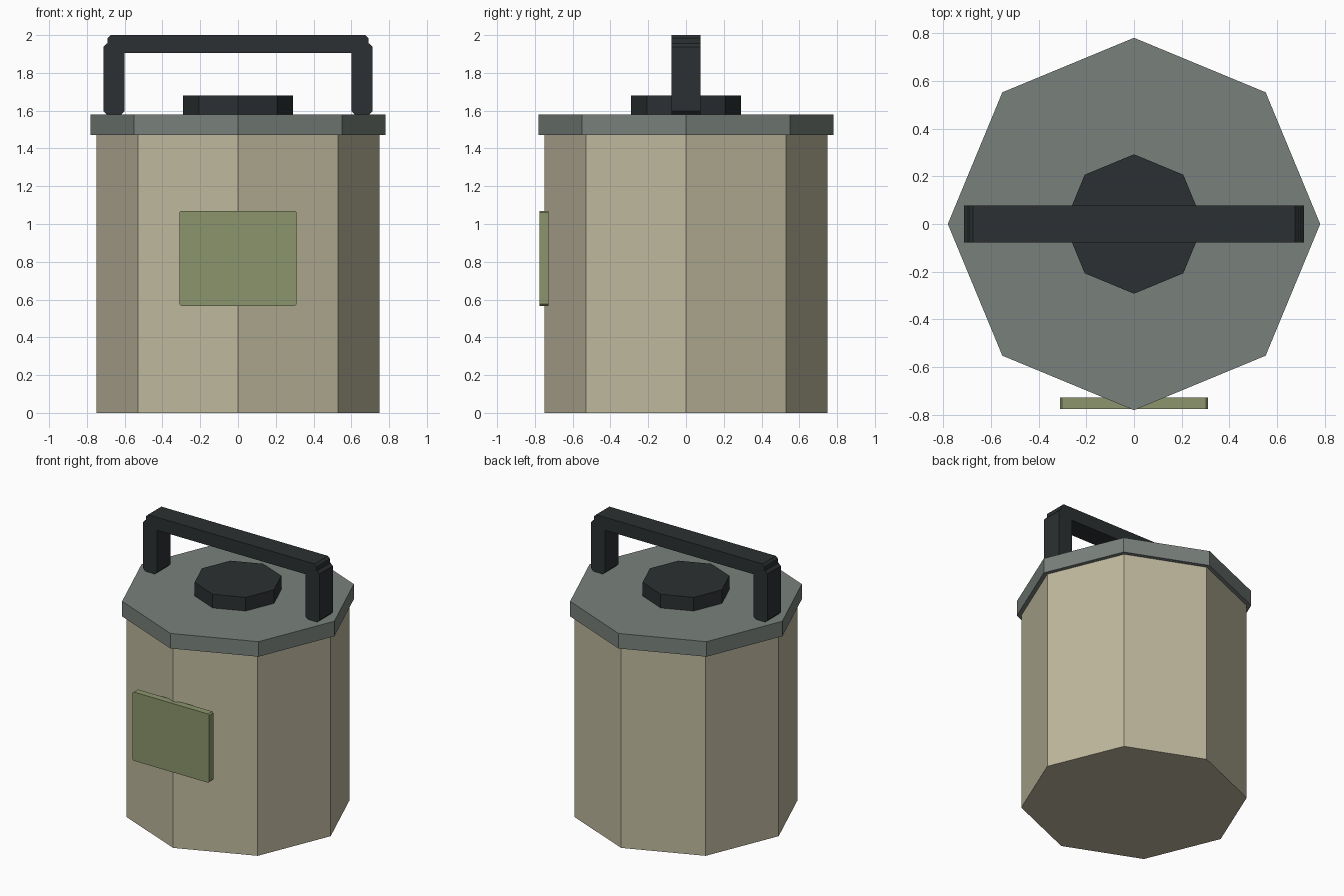
import bpy, bmesh, math

if "Cube" in bpy.data.objects:
    bpy.data.objects.remove(bpy.data.objects["Cube"])


def material(name, rgb):
    m = bpy.data.materials.new(name)
    m.diffuse_color = (*rgb, 1)
    m.use_nodes = True
    m.node_tree.nodes["Principled BSDF"].inputs["Base Color"].default_value = m.diffuse_color
    return m


BODY = material("beige", (0.52, 0.48, 0.34))
LID = material("grey_green", (0.19, 0.22, 0.20))
DARK = material("charcoal", (0.025, 0.03, 0.032))
LABEL = material("olive", (0.26, 0.30, 0.15))


def finish(bm, name, mat):
    bmesh.ops.recalc_face_normals(bm, faces=bm.faces)
    mesh = bpy.data.meshes.new(name)
    bm.to_mesh(mesh)
    bm.free()
    mesh.materials.append(mat)
    obj = bpy.data.objects.new(name, mesh)
    bpy.context.collection.objects.link(obj)
    return obj


def extrude(points, vec, name, mat):
    bm = bmesh.new()
    face = bm.faces.new([bm.verts.new(p) for p in points])
    new = bmesh.ops.extrude_face_region(bm, geom=[face])["geom"]
    verts = [g for g in new if isinstance(g, bmesh.types.BMVert)]
    bmesh.ops.translate(bm, verts=verts, vec=vec)
    return finish(bm, name, mat)


def octagon(name, radius, z0, z1, mat):
    pts = [(radius * math.cos(i * math.pi / 4), radius * math.sin(i * math.pi / 4), z0)
           for i in range(8)]
    return extrude(pts, (0, 0, z1 - z0), name, mat)


def slab(name, x0, x1, y0, y1, z0, z1, c, mat):
    # Block whose four front-to-back edges are chamfered
    pts = [(x0 + c, y0, z0), (x1 - c, y0, z0), (x1, y0, z0 + c), (x1, y0, z1 - c),
           (x1 - c, y0, z1), (x0 + c, y0, z1), (x0, y0, z1 - c), (x0, y0, z0 + c)]
    return extrude(pts, (0, y1 - y0, 0), name, mat)


# Canister, lid and central cap
octagon("body", 0.75, 0, 1.47, BODY)
octagon("lid", 0.78, 1.47, 1.58, LID)
octagon("cap", 0.292, 1.58, 1.68, DARK)

# Carrying handle
for side, x in (("left", -0.657), ("right", 0.657)):
    slab(side + "_handle_post", x - 0.056, x + 0.056, -0.077, 0.077, 1.58, 1.955, 0.018, DARK)
slab("handle_bar", -0.69, 0.69, -0.077, 0.077, 1.905, 2.0, 0.016, DARK)

# Blank front plate
slab("front_plate", -0.31, 0.31, -0.776, -0.727, 0.567, 1.07, 0.009, LABEL)
